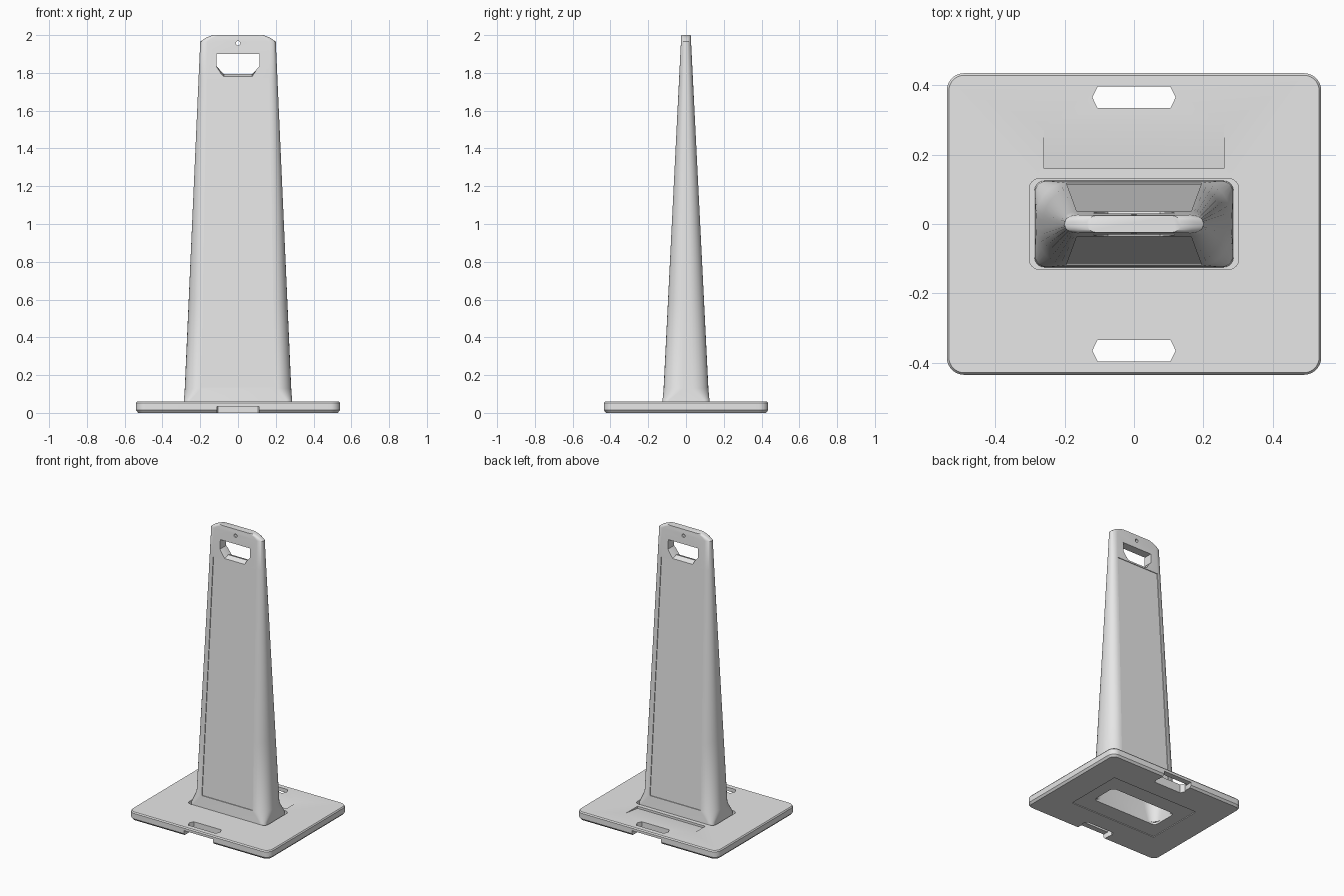
import bpy, bmesh, math
from mathutils import Vector

old = bpy.data.objects.get("Cube")
if old:
    bpy.data.objects.remove(old, do_unlink=True)

grey = bpy.data.materials.new("light_grey_plastic")
grey.use_nodes = True
grey.diffuse_color = (0.8, 0.8, 0.8, 1)
grey.node_tree.nodes["Principled BSDF"].inputs["Base Color"].default_value = (0.8, 0.8, 0.8, 1)


def loft(name, rings):
    """Closed skin through rings that share one point count."""
    bm = bmesh.new()
    loops = [[bm.verts.new(p) for p in ring] for ring in rings]
    for a, b in zip(loops, loops[1:]):
        for i in range(len(a)):
            j = (i + 1) % len(a)
            bm.faces.new((a[i], a[j], b[j], b[i]))
    bm.faces.new(loops[0][::-1])
    bm.faces.new(loops[-1])
    bmesh.ops.recalc_face_normals(bm, faces=bm.faces)
    mesh = bpy.data.meshes.new(name)
    bm.to_mesh(mesh)
    bm.free()
    obj = bpy.data.objects.new(name, mesh)
    bpy.context.collection.objects.link(obj)
    return obj


def oval_rect(z, hx, hy, rx, ry, steps=8):
    """Rectangle with elliptical corners."""
    pts = []
    for quarter, (sx, sy) in enumerate([(1, 1), (-1, 1), (-1, -1), (1, -1)]):
        for k in range(steps + 1):
            a = (quarter + k / steps) * math.pi / 2
            pts.append(Vector((sx * (hx - rx) + rx * math.cos(a),
                               sy * (hy - ry) + ry * math.sin(a), z)))
    return pts


def block(x0, x1, y0, y1, z0, z1):
    return loft("cutter", [[(x0, y0, z), (x1, y0, z), (x1, y1, z), (x0, y1, z)]
                           for z in (z0, z1)])


def cut(target, cutters):
    bpy.context.view_layer.objects.active = target
    for c in cutters:
        mod = target.modifiers.new("cut", 'BOOLEAN')
        mod.operation = 'DIFFERENCE'
        mod.solver = 'EXACT'
        mod.object = c
        bpy.ops.object.modifier_apply(modifier=mod.name)
        bpy.data.objects.remove(c, do_unlink=True)


def finish(obj):
    obj.data.materials.clear()
    obj.data.materials.append(grey)
    bpy.ops.object.select_all(action='DESELECT')
    obj.select_set(True)
    bpy.context.view_layer.objects.active = obj
    bpy.ops.object.shade_smooth_by_angle(angle=math.radians(30))


# Tapers of the upright: half width, half depth and half width of its flat front
def half_w(z):
    return 0.285 - 0.085 * (z - 0.06) / 1.905


def half_d(z):
    return 0.122 - 0.097 * (z - 0.06) / 1.94


def flat_w(z):
    return 0.195 - 0.03 * (z - 0.135) / 1.635


def column_ring(z, wall=0.0, deep=0.0):
    hx, hy = half_w(z), half_d(z)
    return oval_rect(z, hx - wall, hy - deep, hx - flat_w(z), (hy - deep) * 0.88)


# Base plate with softened rim
base = loft("base_plate", [oval_rect(z, 0.54 - i, 0.435 - i, 0.05 - i, 0.05 - i)
                           for z, i in ((0, 0.012), (0.014, 0), (0.052, 0), (0.06, 0.006))])
cutters = [
    # socket, bottom opening and shallow underside recess
    loft("cutter", [oval_rect(z, 0.302, 0.131, 0.03, 0.03) for z in (0.02, 0.1)]),
    loft("cutter", [oval_rect(z, 0.255, 0.095, 0.03, 0.03) for z in (-0.1, 0.05)]),
    block(-0.34, 0.34, -0.21, 0.21, -0.1, 0.005),
    # sloping label recess behind the upright
    loft("cutter", [[(x, 0.16, 0.045), (x, 0.285, 0.06), (x, 0.285, 0.1), (x, 0.16, 0.1)]
                    for x in (-0.26, 0.26)]),
]
# carrying slots and finger notches at front and back
for s in (-1, 1):
    slot = [(-0.12, 0), (-0.105, -0.031), (0.105, -0.031), (0.12, 0), (0.105, 0.031), (-0.105, 0.031)]
    cutters.append(loft("cutter", [[(x, s * 0.365 + y, z) for x, y in slot] for z in (-0.1, 0.1)]))
    y0, y1 = sorted((s * 0.38, s * 0.6))
    cutters.append(block(-0.112, 0.112, y0, y1, -0.1, 0.035))
cut(base, cutters)
finish(base)

# Hollow tapered upright with a square foot and chamfered top
rings = [oval_rect(0.02, 0.287, 0.125, 0.03, 0.03), oval_rect(0.07, 0.286, 0.124, 0.035, 0.035)]
rings += [column_ring(z) for z in (0.13, 0.6, 1.2, 1.77, 1.965)]
rings += [oval_rect(z, hx, half_d(z), 0.034, 0.02) for z, hx in ((1.985, 0.172), (2.0, 0.135))]
column = loft("upright_panel", rings)

cutters = [loft("cutter", [oval_rect(0.0, 0.256, 0.1, 0.05, 0.05)]
                + [column_ring(z, 0.03, 0.02) for z in (0.13, 1.7)])]
# recessed sign areas on both faces
for s in (-1, 1):
    sign = []
    for z in (0.135, 1.77):
        w, y = flat_w(z), half_d(z) - 0.005
        sign.append([(-w, s * y, z), (w, s * y, z), (w, s * (y + 0.1), z), (-w, s * (y + 0.1), z)])
    cutters.append(loft("cutter", sign))
# handle opening with a lower lip that slopes outwards
grip = []
for y, low in ((-0.06, 1.772), (0, 1.795), (0.06, 1.772)):
    grip.append([(-0.115, y, 1.9), (0.115, y, 1.9), (0.115, y, 1.835),
                 (0.075, y, low), (-0.075, y, low), (-0.115, y, 1.835)])
cutters.append(loft("cutter", grip))
# small hanging hole
cutters.append(loft("cutter", [[(0.012 * math.cos(k * math.pi / 6), y, 1.957 + 0.012 * math.sin(k * math.pi / 6))
                                for k in range(12)] for y in (-0.1, 0.1)]))
cut(column, cutters)
finish(column)
